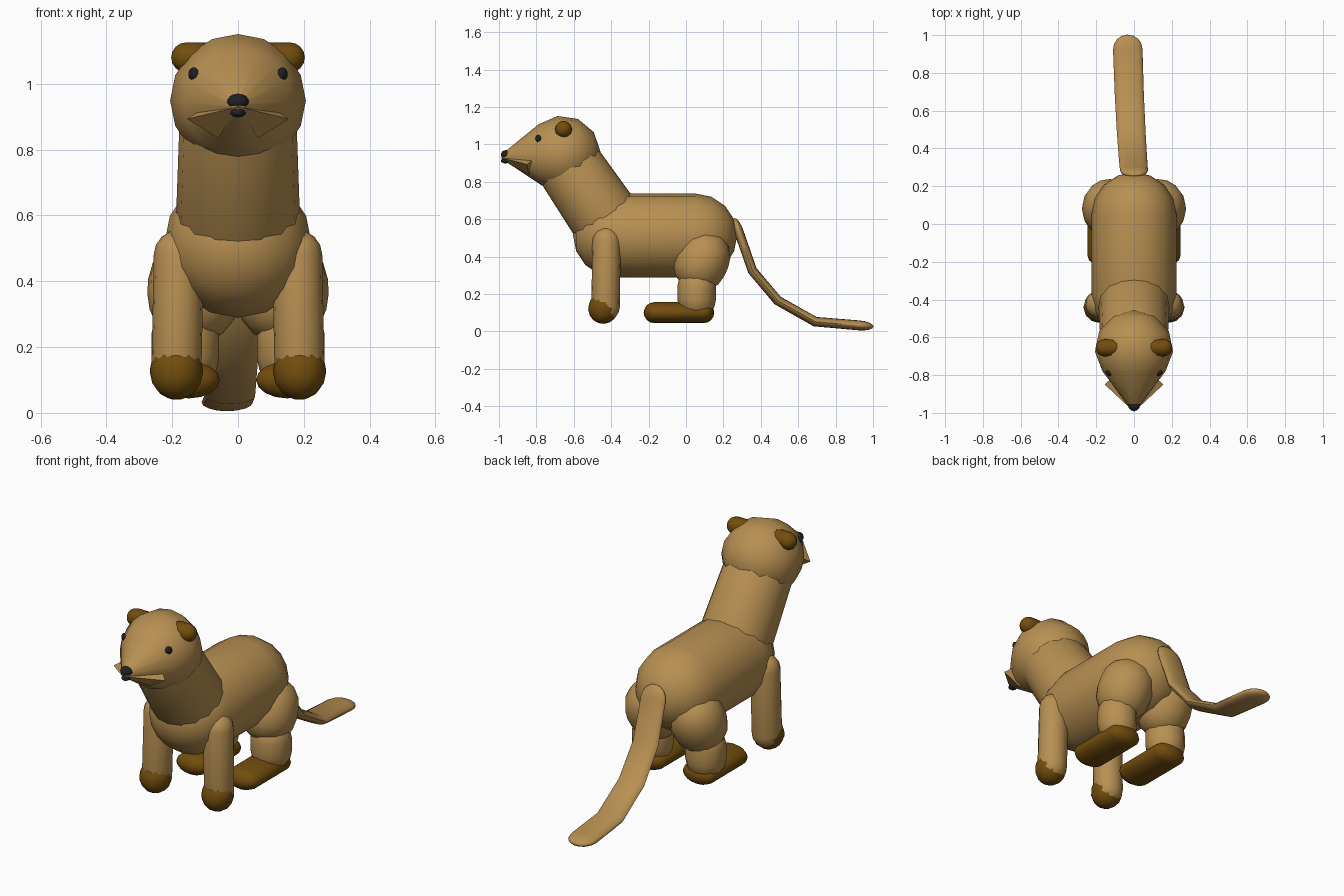
import bpy, bmesh, math
from mathutils import Vector

if "Cube" in bpy.data.objects:
    bpy.data.objects.remove(bpy.data.objects["Cube"])


def material(name, col):
    m = bpy.data.materials.new(name)
    m.diffuse_color = (*col, 1)
    m.use_nodes = True
    m.node_tree.nodes["Principled BSDF"].inputs["Base Color"].default_value = m.diffuse_color
    return m


TAN = material("tan_fur", (0.48, 0.28, 0.085))
BROWN = material("brown_fur", (0.17, 0.075, 0.004))
BLACK = material("black", (0.015, 0.015, 0.018))


def finish(name, bm, mat, angle=60):
    bmesh.ops.recalc_face_normals(bm, faces=bm.faces)
    me = bpy.data.meshes.new(name)
    bm.to_mesh(me)
    bm.free()
    me.materials.append(mat)
    ob = bpy.data.objects.new(name, me)
    bpy.context.collection.objects.link(ob)
    bpy.context.view_layer.objects.active = ob
    ob.select_set(True)
    bpy.ops.object.shade_smooth_by_angle(angle=math.radians(angle))
    ob.select_set(False)
    return ob


def capsule(name, path, r0, r1, mat, su=1, sv=1, n=16, steps=4):
    """Round-ended tube along a path; su / sv flatten its section."""
    p = [Vector(q) for q in path]
    d0, d1 = (p[1] - p[0]).normalized(), (p[-1] - p[-2]).normalized()
    length = sum((b - a).length for a, b in zip(p, p[1:]))
    tilt = math.asin((r0 - r1) / length)
    rings = []
    for i in range(steps + 1):                       # start dome
        t = (math.pi / 2 + tilt) * i / steps
        rings.append((p[0] - d0 * r0 * math.cos(t), r0 * math.sin(t), d0))
    for k in range(1, len(p) - 1):                   # bends
        d = ((p[k] - p[k - 1]).normalized() + (p[k + 1] - p[k]).normalized()).normalized()
        rings.append((p[k], r0 + (r1 - r0) * k / (len(p) - 1), d))
    for i in range(steps + 1):                       # end dome
        t = math.pi / 2 + tilt + (math.pi / 2 - tilt) * i / steps
        rings.append((p[-1] - d1 * r1 * math.cos(t), r1 * math.sin(t), d1))
    bm = bmesh.new()
    loops = []
    for c, r, d in rings:
        ref = Vector((0, 0, 1)) if abs(d.x) > 0.9 else Vector((1, 0, 0))
        u = (ref - d * ref.dot(d)).normalized()
        v = d.cross(u)
        loops.append([bm.verts.new(c + u * r * su * math.cos(2 * math.pi * j / n)
                                   + v * r * sv * math.sin(2 * math.pi * j / n)) for j in range(n)])
    for a, b in zip(loops, loops[1:]):
        for j in range(n):
            bm.faces.new((a[j], a[(j + 1) % n], b[(j + 1) % n], b[j]))
    bmesh.ops.remove_doubles(bm, verts=bm.verts, dist=1e-5)
    return finish(name, bm, mat)


def ball(name, loc, size, mat, turn=0):
    bm = bmesh.new()
    bmesh.ops.create_uvsphere(bm, u_segments=12, v_segments=8, radius=1)
    bmesh.ops.scale(bm, vec=size, verts=bm.verts)
    ob = finish(name, bm, mat)
    ob.location = loc
    ob.rotation_euler.z = turn
    return ob


# Trunk, neck and head with pointed snout
capsule("body", [(0, -0.38, 0.513), (0, 0.05, 0.513)], 0.224, 0.224, TAN)
capsule("neck", [(0, -0.43, 0.60), (0, -0.62, 0.88)], 0.188, 0.178, TAN)
capsule("head", [(0, -0.66, 0.95), (0, -0.96, 0.935)], 0.203, 0.025, TAN, su=1.02)

# Nose and mouth
ball("nose", (0, -0.957, 0.945), (0.033, 0.033, 0.025), BLACK)
ball("mouth", (0, -0.965, 0.912), (0.023, 0.025, 0.014), BLACK)

# Flat tail trailing to the ground
capsule("tail", [(0, 0.282, 0.535), (-0.006, 0.355, 0.325), (-0.015, 0.49, 0.165),
                 (-0.025, 0.69, 0.052), (-0.033, 0.925, 0.032)], 0.074, 0.078, TAN, sv=0.34)

for s, side in ((-1, "right"), (1, "left")):
    # Face details
    ball("eye_" + side, (s * 0.135, -0.79, 1.03), (0.018, 0.012, 0.02), BLACK, s * 0.7)
    capsule("ear_" + side, [(s * 0.10, -0.655, 1.08), (s * 0.157, -0.655, 1.08)],
            0.046, 0.046, BROWN, n=12)
    bm = bmesh.new()
    a, b, c, d = [bm.verts.new(q) for q in ((0, -0.995, 0.93), (s * 0.155, -0.85, 0.893),
                                            (s * 0.07, -0.77, 0.95), (s * 0.06, -0.84, 0.835))]
    for f in ((a, b, c), (a, d, b), (b, d, c), (a, c, d)):
        bm.faces.new(f)
    finish("cheek_tuft_" + side, bm, TAN, 20)

    # Front leg
    capsule("front_leg_" + side, [(s * 0.18, -0.425, 0.48), (s * 0.187, -0.43, 0.13)],
            0.076, 0.076, TAN)
    capsule("front_paw_" + side, [(s * 0.187, -0.438, 0.135), (s * 0.187, -0.443, 0.12)],
            0.08, 0.08, BROWN, n=12)

    # Hind leg
    capsule("thigh_" + side, [(s * 0.13, 0.095, 0.40), (s * 0.133, 0.075, 0.355)],
            0.143, 0.143, TAN)
    capsule("lower_leg_" + side, [(s * 0.16, 0.057, 0.24), (s * 0.16, 0.057, 0.17)],
            0.103, 0.103, TAN, n=12)
    capsule("hind_foot_" + side, [(s * 0.15, 0.095, 0.10), (s * 0.15, -0.17, 0.10)],
            0.056, 0.056, BROWN, su=1.7)
